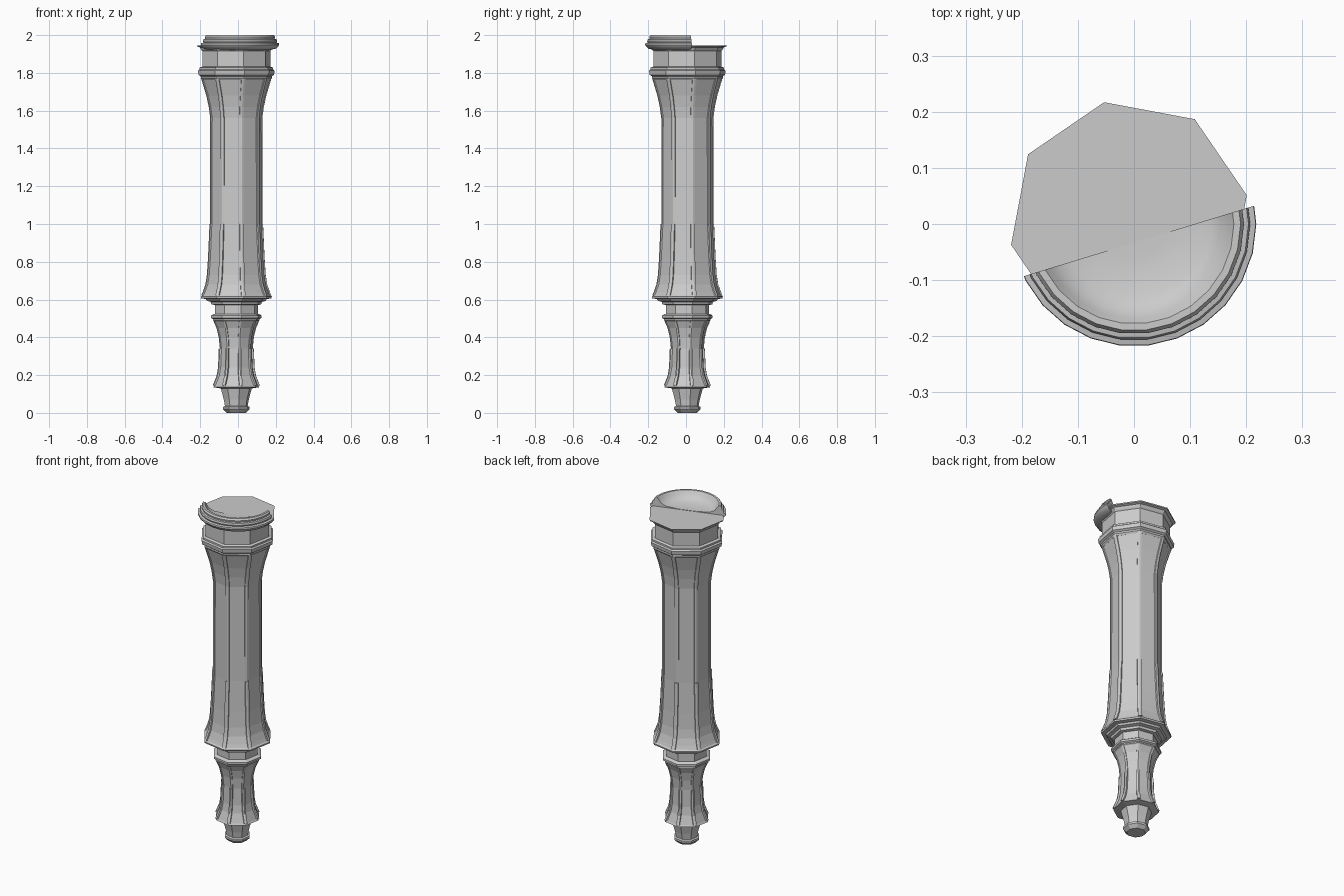
import bpy, bmesh
from math import sin, cos, radians, pi
from mathutils import Vector

if "Cube" in bpy.data.objects:
    bpy.data.objects.remove(bpy.data.objects["Cube"])

CX, CY = -0.009, 0.007          # axis of the octagonal column
TURN = radians(11.9)            # corner angle of the octagon
K = 1 / cos(TURN)               # half-width -> corner radius


def finish(bm, name, smooth=False):
    bmesh.ops.recalc_face_normals(bm, faces=bm.faces)
    me = bpy.data.meshes.new(name)
    bm.to_mesh(me)
    bm.free()
    ob = bpy.data.objects.new(name, me)
    bpy.context.collection.objects.link(ob)
    if smooth:
        bpy.context.view_layer.objects.active = ob
        ob.select_set(True)
        bpy.ops.object.shade_smooth_by_angle(angle=radians(35))
        ob.select_set(False)
    return ob


def bridge(bm, rings):
    for a, b in zip(rings, rings[1:]):
        n = len(a)
        for i in range(n):
            j = (i + 1) % n
            bm.faces.new((a[i], a[j], b[j], b[i]))
    bm.faces.new(rings[0])
    bm.faces.new(rings[-1])


def octagon(name, profile):
    """Stack of octagons from (half width, z) pairs."""
    bm = bmesh.new()
    rings = [[bm.verts.new((CX + h * K * cos(TURN + i * pi / 4),
                            CY + h * K * sin(TURN + i * pi / 4), z))
              for i in range(8)] for h, z in profile]
    bridge(bm, rings)
    return finish(bm, name)


def ribs(name, profile, out, width):
    """Thin raised strips that follow a profile on all eight corners."""
    bm = bmesh.new()
    for i in range(8):
        a = TURN + i * pi / 4
        d, t = Vector((cos(a), sin(a), 0)), Vector((-sin(a), cos(a), 0))
        rings = []
        for h, z in profile:
            base = Vector((CX, CY, z))
            r = h * K
            rings.append([bm.verts.new(base + d * rr + t * w) for rr, w in
                          ((r - 0.02, -width), (r + out - 0.003, -width), (r + out, 0),
                           (r + out - 0.003, width), (r - 0.02, width))])
        bridge(bm, rings)
    return finish(bm, name)


# bottom tip
octagon("pendant_tip", [(0.05, 0), (0.062, 0.012), (0.07, 0.02), (0.07, 0.032),
                        (0.06, 0.036), (0.066, 0.07), (0.078, 0.115), (0.084, 0.137)])

# lower waisted section
lower = [(0.116, 0.145), (0.108, 0.165), (0.096, 0.195), (0.088, 0.24), (0.084, 0.34),
         (0.09, 0.40), (0.102, 0.45), (0.118, 0.485)]
octagon("lower_section", [(0.085, 0.13), (0.122, 0.136)] + lower +
        [(0.124, 0.49), (0.124, 0.497), (0.134, 0.503), (0.134, 0.515), (0.12, 0.524)])
ribs("lower_ribs", lower[:4] + [(0.084, 0.34)], 0.009, 0.009)
ribs("lower_upper_ribs", lower[4:], 0.003, 0.009)

# neck between the sections
octagon("lower_neck", [(0.114, 0.51), (0.114, 0.585)])

# main shaft with flared ends
foot = [(0.180, 0.622), (0.172, 0.64), (0.158, 0.68), (0.150, 0.73), (0.144, 0.82), (0.136, 1.0)]
head = [(0.134, 1.0), (0.134, 1.56), (0.142, 1.62), (0.155, 1.68), (0.173, 1.74), (0.182, 1.77)]
octagon("main_shaft", [(0.12, 0.572), (0.132, 0.575), (0.136, 0.588), (0.156, 0.593),
                       (0.162, 0.603), (0.186, 0.606), (0.188, 0.615)] + foot + head[1:])
ribs("foot_ribs", foot, 0.006, 0.011)
ribs("head_ribs", head, 0.004, 0.011)

# moulding, neck and flared slab at the top
octagon("upper_moulding", [(0.18, 1.762), (0.188, 1.772), (0.188, 1.782), (0.2, 1.79),
                           (0.203, 1.812), (0.195, 1.818), (0.195, 1.828), (0.178, 1.834)])
octagon("upper_neck", [(0.18, 1.82), (0.18, 1.92)])
octagon("top_slab", [(0.18, 1.915), (0.186, 1.922), (0.193, 1.935), (0.208, 1.94), (0.21, 1.946)])

# broken half of the round, dished cap
cap = [(0.17, 1.922), (0.2, 1.928), (0.213, 1.94), (0.218, 1.948), (0.217, 1.957),
       (0.204, 1.96), (0.207, 1.968), (0.204, 1.978), (0.194, 1.98), (0.196, 1.99),
       (0.19, 2.0), (0.178, 2.0), (0.168, 1.985), (0.155, 1.968), (0.13, 1.955), (0.06, 1.948)]
bm = bmesh.new()
N = 26
bridge(bm, [[bm.verts.new((r * cos(2 * pi * i / N), r * sin(2 * pi * i / N), z))
             for i in range(N)] for r, z in cap])
cut = bmesh.ops.bisect_plane(bm, geom=bm.verts[:] + bm.edges[:] + bm.faces[:],
                             plane_co=(0, -0.033, 0),
                             plane_no=(-sin(radians(17)), cos(radians(17)), 0),
                             clear_outer=True)
rim = [e for e in cut["geom_cut"] if isinstance(e, bmesh.types.BMEdge)]
bmesh.ops.triangle_fill(bm, edges=rim, use_beauty=True)
finish(bm, "broken_cap", smooth=True)
